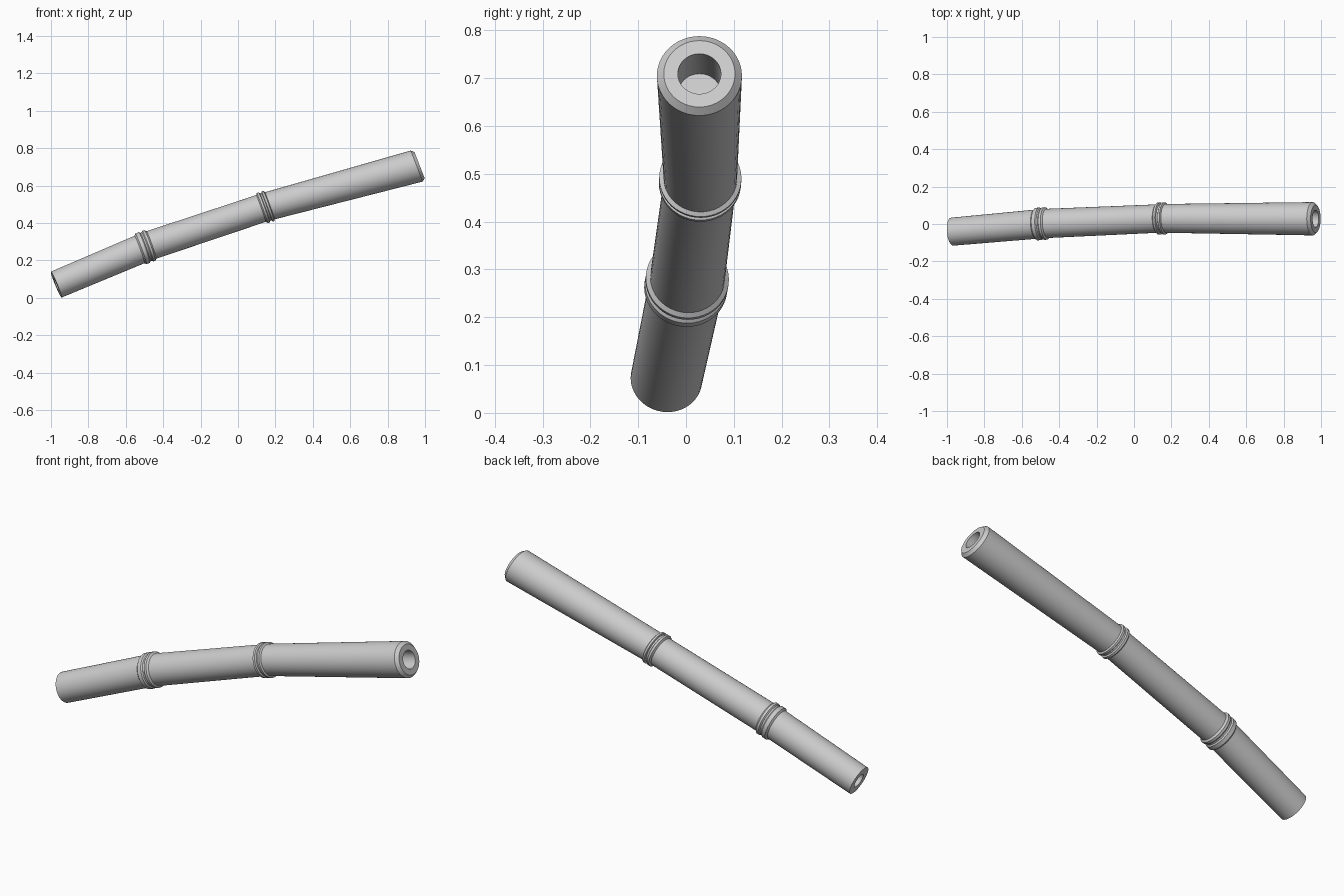
import bpy, bmesh, math
from mathutils import Vector

if "Cube" in bpy.data.objects:
    bpy.data.objects.remove(bpy.data.objects["Cube"])

SIDES = 48
# centre line: lower end, two nodes, upper end
PATH = [Vector(p) for p in ((-0.972, -0.041, 0.071), (-0.49, 0.002, 0.274),
                            (0.15, 0.03, 0.487), (0.971, 0.028, 0.709))]
# direction each cross-section faces at those points
FACING = [Vector(d).normalized() for d in ((0.92, 0.08, 0.38), (0.94, 0.06, 0.34),
                                           (0.94, 0.02, 0.345), (0.93, 0, 0.36))]


def frame_at(seg, dist):
    """Centre and facing, at a distance from the start of a segment."""
    a, b = PATH[seg], PATH[seg + 1]
    t = dist / (b - a).length
    return a + (b - a) * t, FACING[seg].lerp(FACING[seg + 1], t).normalized()


def length(seg):
    return (PATH[seg + 1] - PATH[seg]).length


def node(seg, offsets, flare, groove, before, after):
    """Grooved double ridge at the end of a segment."""
    rings = []
    for o, r in zip(offsets, (before, flare, flare, groove, groove, flare, flare, after)):
        rings.append((seg, length(seg) + o, r) if o < 0 else (seg + 1, o, r))
    return rings


rings = []
# lower bore and flat lower end
rings += [(0, 0.10, 0.036), (0, 0.0, 0.036), (0, 0.0, 0.075)]
# lower node, broad ridge then narrow ridge
rings += node(0, (-0.040, -0.032, -0.012, -0.006, 0.002, 0.008, 0.020, 0.028),
              0.087, 0.081, 0.078, 0.078)
# upper node, two narrow ridges
rings += node(1, (-0.028, -0.021, -0.010, -0.006, 0.002, 0.006, 0.016, 0.021),
              0.086, 0.078, 0.076, 0.077)
# bevelled upper end and bore
L = length(2)
rings += [(2, L - 0.016, 0.089), (2, L, 0.0745), (2, L, 0.045), (2, L - 0.16, 0.045)]

bm = bmesh.new()
loops = []
for seg, dist, radius in rings:
    centre, facing = frame_at(seg, dist)
    side = Vector((0, 0, 1)).cross(facing).normalized()
    up = facing.cross(side)
    loops.append([bm.verts.new(centre + radius * (side * math.cos(a) + up * math.sin(a)))
                  for a in (2 * math.pi * i / SIDES for i in range(SIDES))])
for lo, hi in zip(loops, loops[1:]):
    for i in range(SIDES):
        j = (i + 1) % SIDES
        bm.faces.new((lo[i], lo[j], hi[j], hi[i]))
# floors of the bores
bm.faces.new(loops[0][::-1])
bm.faces.new(loops[-1])
bmesh.ops.recalc_face_normals(bm, faces=bm.faces)

mesh = bpy.data.meshes.new("cane_stalk")
bm.to_mesh(mesh)
bm.free()
stalk = bpy.data.objects.new("cane_stalk", mesh)
bpy.context.collection.objects.link(stalk)
bpy.context.view_layer.objects.active = stalk
stalk.select_set(True)
bpy.ops.object.shade_smooth_by_angle(angle=math.radians(25))
